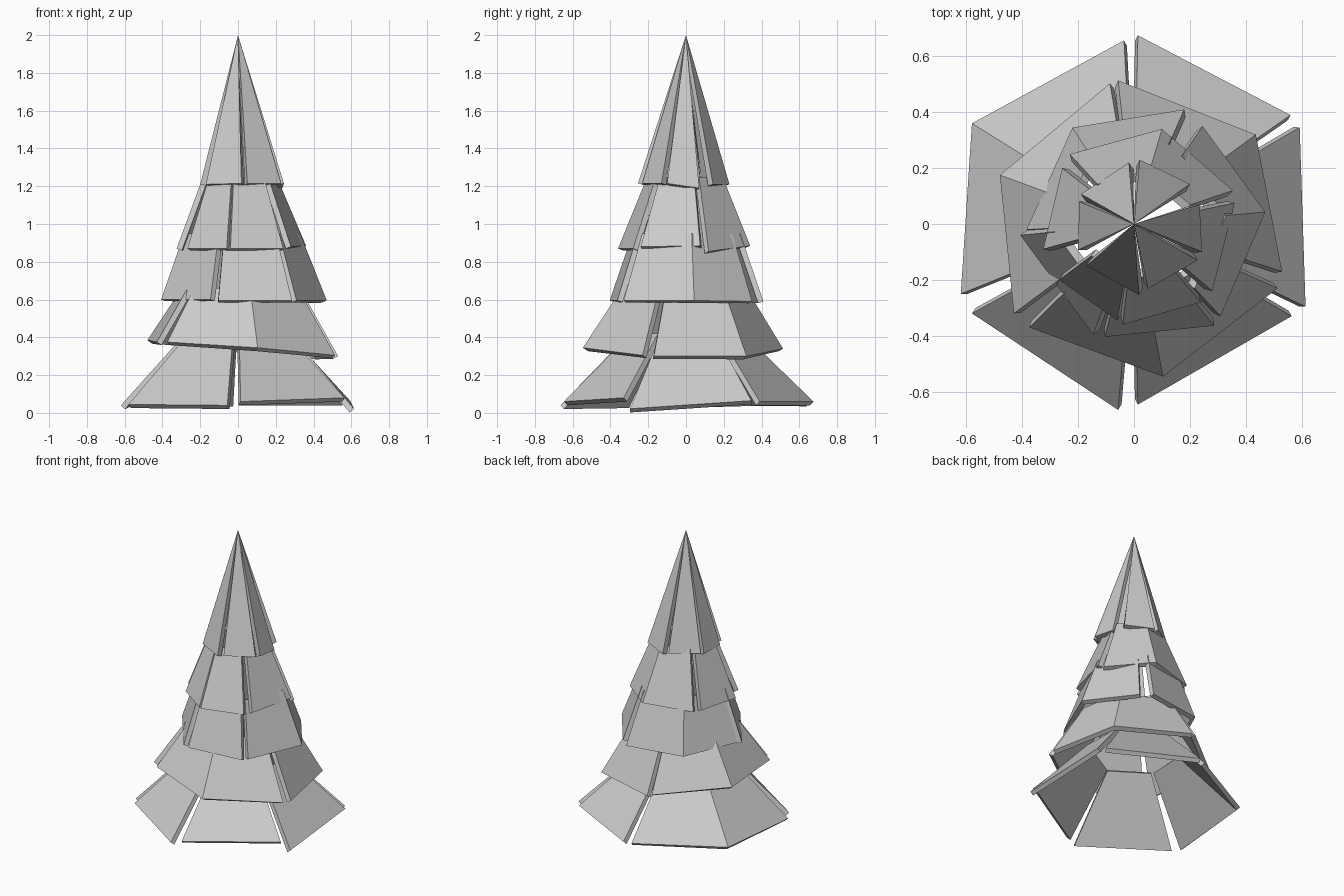
import bpy
from mathutils import Vector

grey = bpy.data.materials.new("light_grey")
grey.diffuse_color = (0.6, 0.6, 0.6, 1)
THICK = 0.03


def panel(name, rim, scale, top):
    """Bent slab: the lower rim (counter-clockwise) narrows towards the axis at height top."""
    n = len(rim)
    low = [Vector(p) for p in rim]
    high = [Vector((p.x * scale, p.y * scale, top)) for p in low]
    # outward normal of each flat segment
    normals = []
    for a, b in zip(low, low[1:]):
        mid = (a + b) / 2
        up = Vector((mid.x * scale, mid.y * scale, top)) - mid
        normals.append((b - a).cross(up).normalized())
    # inner skin keeps an even thickness round the bends
    inner_low, inner_high = [], []
    for i in range(n):
        na, nb = normals[max(i - 1, 0)], normals[min(i, n - 2)]
        shift = (na + nb) * (THICK / (1 + na.dot(nb)))
        inner_low.append(low[i] - shift)
        inner_high.append(high[i] - shift if scale > 0.02 else high[i] - Vector((0, 0, 0.1)))
    verts = low + high + inner_low + inner_high
    faces = [(0, n, 3 * n, 2 * n), (n - 1, 3 * n - 1, 4 * n - 1, 2 * n - 1)]
    for i in range(n - 1):
        j = i + 1
        faces += [(i, j, n + j, n + i),
                  (2 * n + j, 2 * n + i, 3 * n + i, 3 * n + j),
                  (j, i, 2 * n + i, 2 * n + j),
                  (n + i, n + j, 3 * n + j, 3 * n + i)]
    mesh = bpy.data.meshes.new(name)
    mesh.from_pydata(verts, [], faces)
    mesh.materials.append(grey)
    bpy.context.collection.objects.link(bpy.data.objects.new(name, mesh))


def tier(name, scale, top, *rims):
    for k, rim in enumerate(rims, 1):
        panel(f"{name}_panel_{k}", rim, scale, top)


# lowest, widest skirt
tier("bottom_tier", 0.45, 0.42,
     [(0.56, 0.39, 0.06), (0.014, 0.675, 0.06)],
     [(-0.036, 0.657, 0.055), (-0.58, 0.36, 0.06), (-0.62, -0.25, 0.04)],
     [(-0.58, -0.32, 0.045), (-0.057, -0.665, 0.04)],
     [(0.014, -0.646, 0.06), (0.564, -0.33, 0.08)],
     [(0.614, -0.296, 0.022), (0.593, 0.346, 0.065)])

# second skirt, tilted, three bent pieces
tier("lower_tier", 0.62, 0.66,
     [(0.53, -0.17, 0.3), (0.436, 0.32, 0.3), (-0.057, 0.514, 0.34)],
     [(-0.086, 0.503, 0.35), (-0.48, 0.175, 0.385), (-0.43, -0.32, 0.375)],
     [(-0.375, -0.37, 0.375), (0.104, -0.546, 0.345), (0.514, -0.23, 0.305)])

# middle skirt
tier("middle_tier", 0.7, 0.95,
     [(0.31, -0.33, 0.595), (0.47, 0.043, 0.595), (0.246, 0.35, 0.59)],
     [(0.18, 0.41, 0.59), (-0.22, 0.345, 0.595), (-0.385, -0.02, 0.6)],
     [(-0.407, -0.04, 0.6), (-0.146, -0.396, 0.6)],
     [(-0.104, -0.404, 0.595), (0.286, -0.364, 0.595)])

# upper skirt
tier("upper_tier", 0.57, 1.25,
     [(0.28, -0.24, 0.88), (0.36, 0.075, 0.885)],
     [(0.354, 0.12, 0.855), (0.10, 0.34, 0.885), (-0.23, 0.25, 0.875)],
     [(-0.257, 0.2, 0.875), (-0.325, -0.09, 0.87)],
     [(-0.268, -0.20, 0.87), (-0.06, -0.345, 0.87)],
     [(-0.04, -0.36, 0.87), (0.24, -0.28, 0.87)])

# pointed cap
tier("cap", 0.0, 2.0,
     [(0.243, -0.1, 1.215), (0.235, 0.07, 1.19)],
     [(0.2, 0.143, 1.21), (0.02, 0.23, 1.21)],
     [(-0.018, 0.22, 1.22), (-0.19, 0.107, 1.22)],
     [(-0.196, 0.08, 1.21), (-0.2, -0.093, 1.21)],
     [(-0.17, -0.15, 1.21), (0.018, -0.254, 1.215)],
     [(0.05, -0.232, 1.215), (0.228, -0.13, 1.215)])
